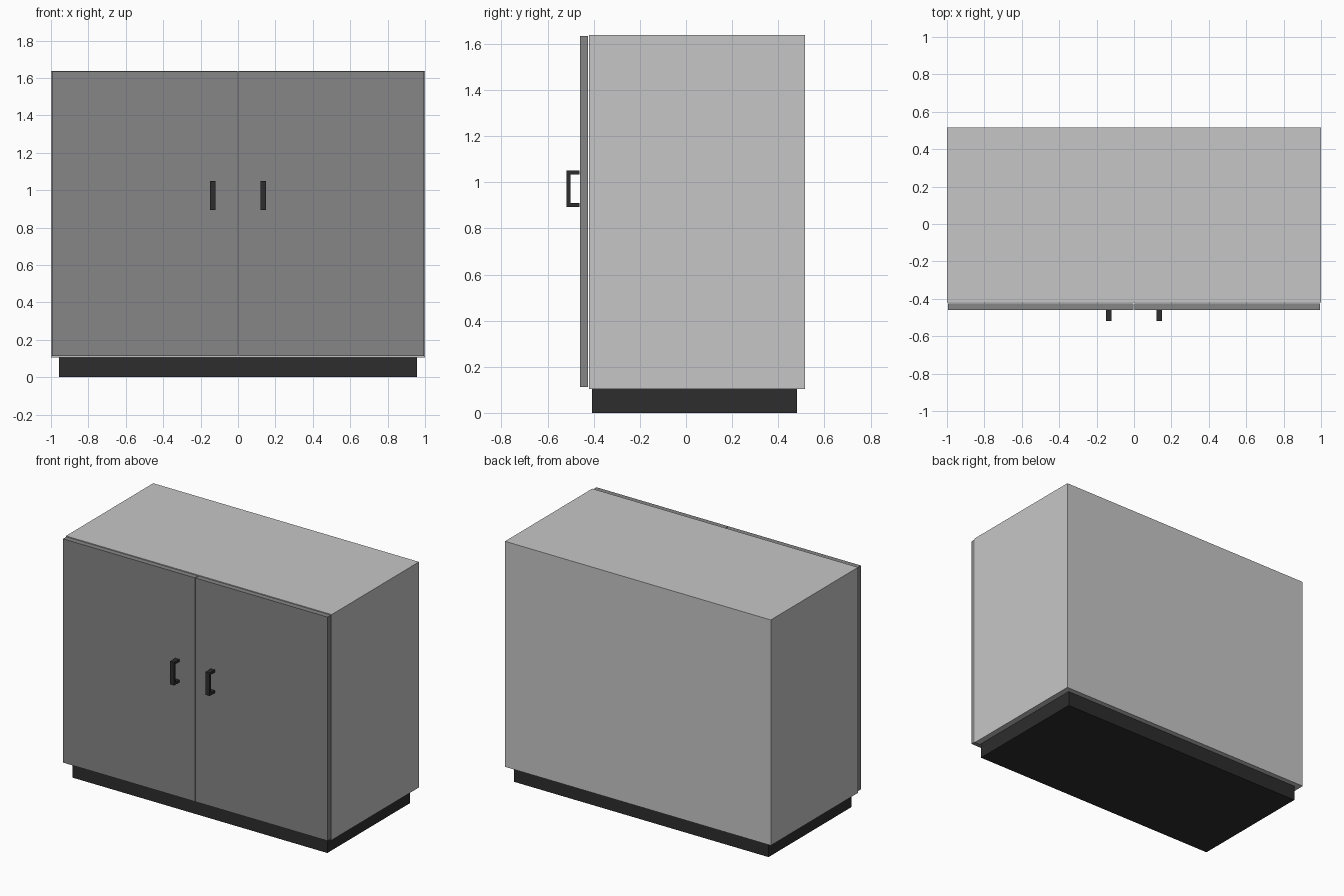
import bpy
import bmesh
from mathutils import Vector

if "Cube" in bpy.data.objects:
    bpy.data.objects.remove(bpy.data.objects["Cube"])


def material(name, value):
    m = bpy.data.materials.new(name)
    m.diffuse_color = (value, value, value, 1)
    m.use_nodes = True
    m.node_tree.nodes["Principled BSDF"].inputs["Base Color"].default_value = m.diffuse_color
    return m


LIGHT = material("light grey", 0.565)
MID = material("mid grey", 0.238)
DARK = material("near black", 0.026)


def build(name, bm, mat):
    mesh = bpy.data.meshes.new(name)
    bm.to_mesh(mesh)
    bm.free()
    mesh.materials.append(mat)
    obj = bpy.data.objects.new(name, mesh)
    bpy.context.collection.objects.link(obj)
    return obj


def box(name, lo, hi, mat):
    lo, hi = Vector(lo), Vector(hi)
    bm = bmesh.new()
    bmesh.ops.create_cube(bm, size=1)
    bmesh.ops.scale(bm, vec=hi - lo, verts=bm.verts)
    bmesh.ops.translate(bm, vec=(lo + hi) / 2, verts=bm.verts)
    return build(name, bm, mat)


def handle(name, x0, x1):
    # C-shaped side profile (y, z), extruded across x
    y0, y1, z0, z1, t = -0.518, -0.461, 0.893, 1.05, 0.017
    profile = [(y1, z0), (y0, z0), (y0, z1), (y1, z1),
               (y1, z1 - t), (y0 + t, z1 - t), (y0 + t, z0 + t), (y1, z0 + t)]
    bm = bmesh.new()
    face = bm.faces.new([bm.verts.new((x0, y, z)) for y, z in profile])
    ext = bmesh.ops.extrude_face_region(bm, geom=[face], use_keep_orig=True)
    verts = [v for v in ext["geom"] if isinstance(v, bmesh.types.BMVert)]
    bmesh.ops.translate(bm, vec=(x1 - x0, 0, 0), verts=verts)
    bmesh.ops.recalc_face_normals(bm, faces=bm.faces)
    return build(name, bm, DARK)


# Recessed plinth and cabinet body
box("plinth", (-0.958, -0.408, 0), (0.958, 0.481, 0.104), DARK)
box("cabinet_body", (-1, -0.421, 0.104), (1, 0.517, 1.638), LIGHT)

# Pair of doors with handles near the centre gap
for side, s in (("left", -1), ("right", 1)):
    a, b = sorted((s * 0.002, s * 0.995))
    box(side + "_door", (a, -0.459, 0.112), (b, -0.424, 1.634), MID)
    a, b = sorted((s * 0.119, s * 0.149))
    handle(side + "_handle", a, b)
